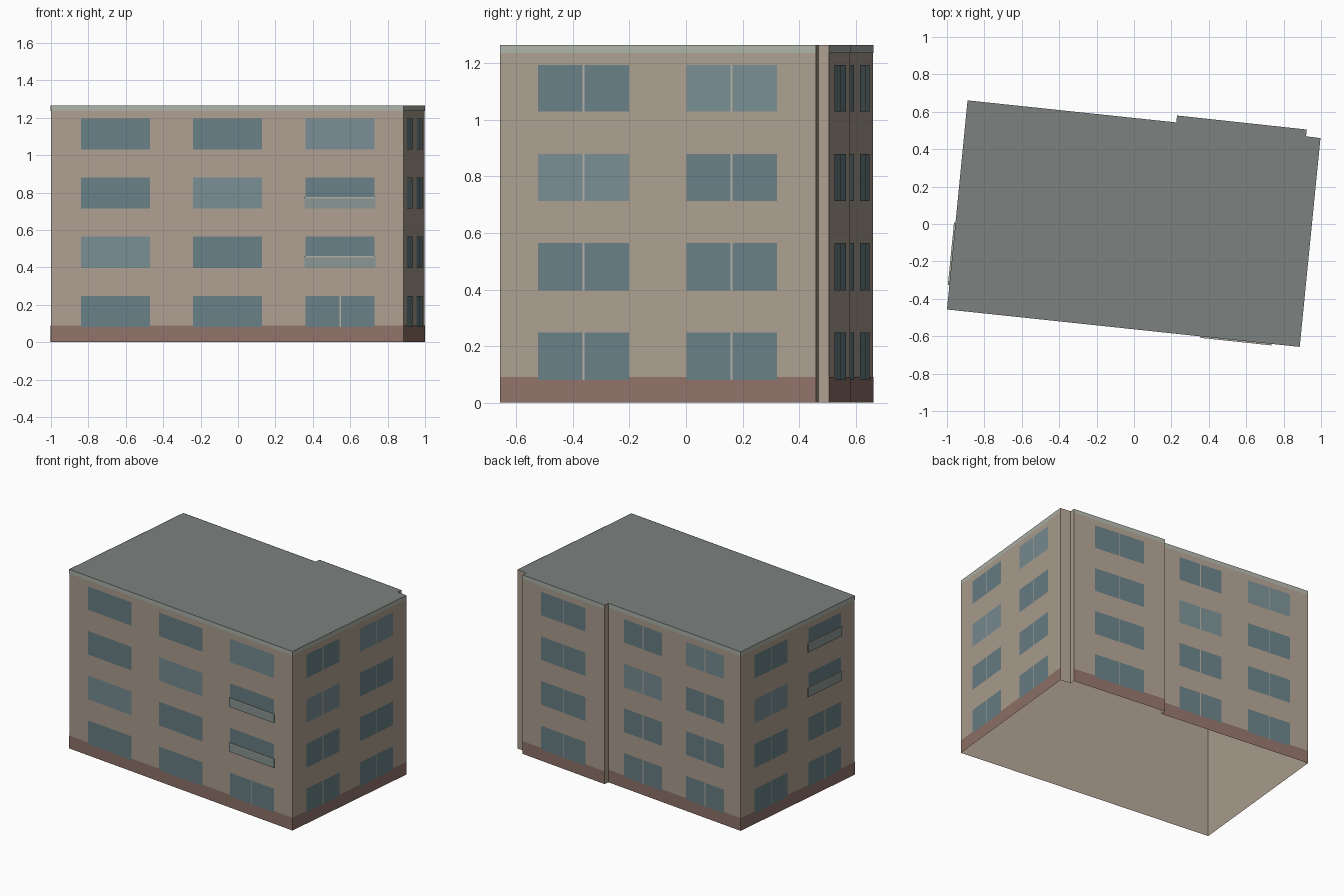
import bpy, bmesh
from mathutils import Vector

if "Cube" in bpy.data.objects:
    bpy.data.objects.remove(bpy.data.objects["Cube"])

TOP = 1.265
# footprint corners, counter-clockwise from the front left
FOOT = [Vector(p) for p in [(-1, -.457), (.886, -.657), (.997, .459), (.92, .469),
                            (.924, .505), (.23, .58), (.226, .543), (-.89, .661)]]
FLOORS = [(.08, .248), (.397, .565), (.714, .88), (1.03, 1.195)]

COLOURS = {
    "walls": (.42, .35, .28), "roof": (.2, .225, .215), "plinth": (.28, .17, .14),
    "cornice": (.42, .45, .40), "windows": (.14, .215, .24),
    "light_windows": (.19, .27, .29), "mullions": (.45, .43, .37),
    "railing_panels": (.25, .31, .30), "railing_bars": (.42, .42, .37),
}
parts = {name: bmesh.new() for name in COLOURS}


def face(part, points):
    bm = parts[part]
    bm.faces.new([bm.verts.new(p) for p in points])


def panel(part, wall, f0, f1, z0, z1, out=0.0, deep=False):
    """Rectangle on a wall between two fractions of its length, pushed out a little."""
    a, b = FOOT[wall], FOOT[(wall + 1) % len(FOOT)]
    d = b - a
    n = Vector((d.y, -d.x)).normalized()

    def ring(off):
        p, q = a + d * f0 + n * off, a + d * f1 + n * off
        return [(p.x, p.y, z0), (q.x, q.y, z0), (q.x, q.y, z1), (p.x, p.y, z1)]
    front = ring(out)
    face(part, front)
    if deep:  # side faces running back to the wall
        back = ring(0)
        for i in range(4):
            j = (i + 1) % 4
            face(part, [back[i], back[j], front[j], front[i]])


# wall shell (open underneath) and flat roof
for w in range(len(FOOT)):
    panel("walls", w, 0, 1, 0, TOP)
face("roof", [(p.x, p.y, TOP) for p in FOOT])

# window columns per wall, as fractions of wall length
TWO = [(.12, .408), (.59, .878)]
THREE = [(.085, .281), (.403, .599), (.722, .918)]
WALLS = {0: THREE, 1: TWO, 4: [(.23, .77)], 6: TWO, 7: TWO}
RAILS = {(0, 2, 1), (0, 2, 2), (7, 1, 2), (7, 1, 3)}

for w, cols in WALLS.items():
    panel("plinth", w, 0, 1, 0, .09, .0015)
    panel("cornice", w, 0, 1, 1.236, TOP, .0015)
    length = (FOOT[(w + 1) % len(FOOT)] - FOOT[w]).length
    for c, (f0, f1) in enumerate(cols):
        for fl, (z0, z1) in enumerate(FLOORS):
            light = len(cols) > 1 and fl == c + (1 if w == 0 else 2) and (w, c, fl) not in RAILS
            panel("light_windows" if light else "windows", w, f0, f1, z0, z1, .003)
            if (w, c, fl) in RAILS:
                # low balcony railing in front of the window
                e = .005 / length
                panel("railing_panels", w, f0 - e, f1 + e, z0, z0 + .055, .007, True)
                panel("railing_bars", w, f0 - e, f1 + e, z0 + .055, z0 + .063, .008, True)
            elif w != 0 or (c == 2 and fl == 0):
                m, h = (f0 + f1) / 2, .0035 / length
                panel("mullions", w, m - h, m + h, z0, z1, .0045)

# turn each part into an object
for name, bm in parts.items():
    if name == "walls":
        bmesh.ops.remove_doubles(bm, verts=bm.verts, dist=1e-4)
    mesh = bpy.data.meshes.new(name)
    bm.to_mesh(mesh)
    bm.free()
    mat = bpy.data.materials.new(name)
    mat.diffuse_color = (*COLOURS[name], 1)
    mat.use_nodes = True
    mat.node_tree.nodes["Principled BSDF"].inputs["Base Color"].default_value = mat.diffuse_color
    mesh.materials.append(mat)
    bpy.context.collection.objects.link(bpy.data.objects.new(name, mesh))
